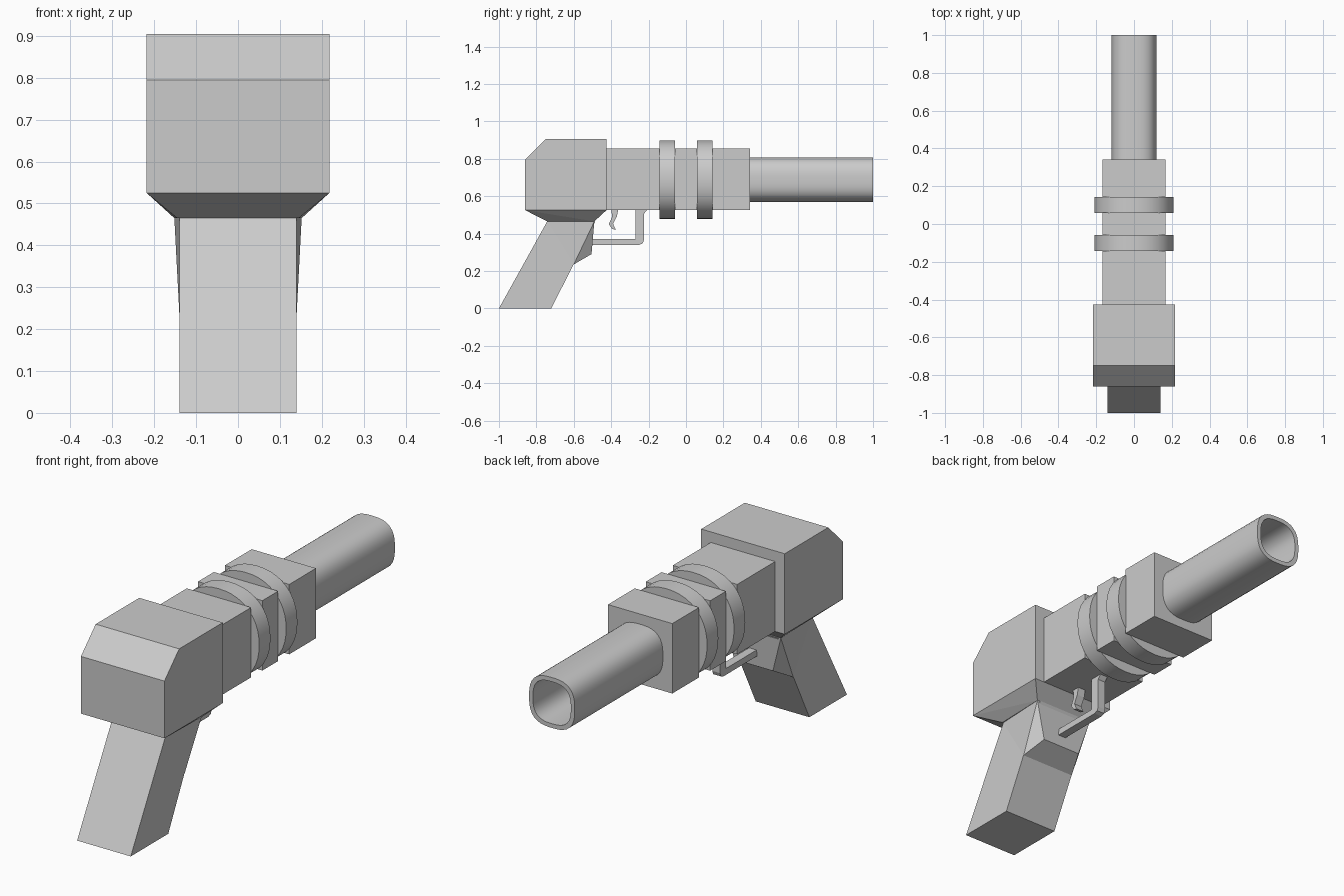
import bpy, bmesh, math

if "Cube" in bpy.data.objects:
    bpy.data.objects.remove(bpy.data.objects["Cube"])

AXIS_Z = 0.688


def finish(name, bm, smooth=False):
    bmesh.ops.recalc_face_normals(bm, faces=bm.faces[:])
    me = bpy.data.meshes.new(name)
    bm.to_mesh(me)
    bm.free()
    ob = bpy.data.objects.new(name, me)
    bpy.context.collection.objects.link(ob)
    if smooth:
        bpy.ops.object.select_all(action='DESELECT')
        ob.select_set(True)
        bpy.context.view_layer.objects.active = ob
        bpy.ops.object.shade_smooth_by_angle(angle=math.radians(35))
    return ob


def slab(name, profile, half):
    """Extrude a (y, z) side profile across x."""
    bm = bmesh.new()
    face = bm.faces.new([bm.verts.new((-half, y, z)) for y, z in profile])
    ext = bmesh.ops.extrude_face_region(bm, geom=[face])
    new = [v for v in ext['geom'] if isinstance(v, bmesh.types.BMVert)]
    bmesh.ops.translate(bm, verts=new, vec=(2 * half, 0, 0))
    return finish(name, bm)


def box(name, y0, y1, z0, z1, half):
    return slab(name, [(y0, z0), (y1, z0), (y1, z1), (y0, z1)], half)


def hull(name, half_points):
    """Convex solid mirrored across x from (x, y, z) points."""
    bm = bmesh.new()
    for x, y, z in half_points:
        bm.verts.new((x, y, z))
        bm.verts.new((-x, y, z))
    bmesh.ops.convex_hull(bm, input=bm.verts[:])
    bmesh.ops.dissolve_limit(bm, angle_limit=0.01, verts=bm.verts[:], edges=bm.edges[:])
    return finish(name, bm)


def loft(name, stations, power, n=40):
    """Rounded-square sections (y, radius) along y, capped at both ends."""
    bm = bmesh.new()
    rings = []
    for y, r in stations:
        ring = []
        for i in range(n):
            a = 2 * math.pi * i / n
            c, s = math.cos(a), math.sin(a)
            k = r / (abs(c) ** power + abs(s) ** power) ** (1 / power)
            ring.append(bm.verts.new((k * c, y, AXIS_Z + k * s)))
        rings.append(ring)
    for a, b in zip(rings, rings[1:]):
        for i in range(n):
            j = (i + 1) % n
            bm.faces.new((a[i], a[j], b[j], b[i]))
    bm.faces.new(rings[0])
    bm.faces.new(rings[-1])
    return finish(name, bm, True)


# Rear housing with sloped back corner
slab("rear_housing", [(-0.86, 0.525), (-0.425, 0.525), (-0.425, 0.905),
                      (-0.75, 0.905), (-0.86, 0.795)], 0.218)

# Tapered collar between housing and grip
hull("grip_collar", [(0.218, -0.86, 0.525), (0.218, -0.425, 0.525),
                     (0.145, -0.742, 0.465), (0.152, -0.49, 0.465)])

# Slanted grip and the flared bump at its front
hull("grip", [(0.14, -1.0, 0), (0.14, -0.72, 0),
              (0.14, -0.742, 0.465), (0.14, -0.485, 0.465)])
hull("grip_bump", [(0.14, -0.742, 0.465), (0.152, -0.49, 0.465),
                   (0.10, -0.505, 0.29), (0.14, -0.60, 0.235)])

# Square body, split into three segments by the rings
for i, (y0, y1) in enumerate([(-0.425, -0.142), (-0.058, 0.06), (0.142, 0.342)]):
    box(f"body_segment_{i + 1}", y0, y1, 0.525, 0.855, 0.168)

# Round rings between the segments
for i, y in enumerate((-0.1, 0.101)):
    loft(f"ring_{i + 1}", [(y - 0.042, 0.21), (y + 0.042, 0.21)], 2.2)

# Hollow barrel
loft("barrel", [(0.33, 0.119), (1.0, 0.119), (1.0, 0.099), (0.36, 0.099)], 2.8)

# Trigger guard
slab("trigger_guard", [(-0.27, 0.53), (-0.27, 0.37), (-0.51, 0.37), (-0.51, 0.34),
                       (-0.25, 0.34), (-0.232, 0.347), (-0.225, 0.365),
                       (-0.225, 0.505), (-0.205, 0.53)], 0.02)

# Curved trigger
slab("trigger", [(-0.40, 0.53), (-0.395, 0.49), (-0.413, 0.45), (-0.395, 0.425),
                 (-0.375, 0.42), (-0.39, 0.452), (-0.37, 0.49), (-0.362, 0.53)], 0.02)
